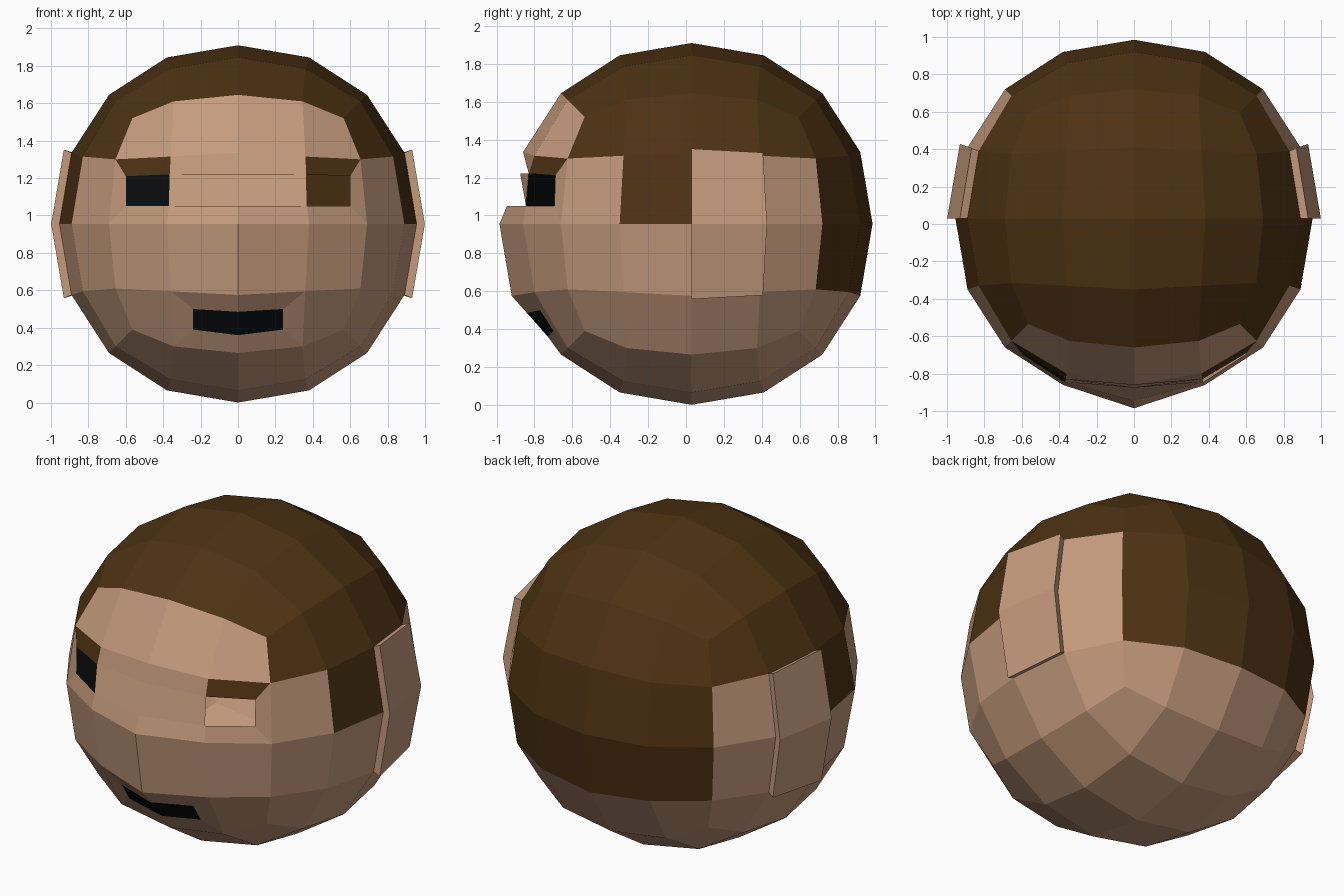
import bpy
import bmesh
from mathutils import Vector

if "Cube" in bpy.data.objects:
    bpy.data.objects.remove(bpy.data.objects["Cube"], do_unlink=True)

CENTRE = Vector((0, 0.03, 0.955))
X, Y, Z = Vector((1, 0, 0)), Vector((0, 1, 0)), Vector((0, 0, 1))


def material(name, colour):
    mat = bpy.data.materials.new(name)
    mat.use_nodes = True
    mat.diffuse_color = (*colour, 1)
    mat.node_tree.nodes["Principled BSDF"].inputs["Base Color"].default_value = (*colour, 1)
    return mat


skin = material("tan skin", (0.56, 0.33, 0.205))
brown = material("dark brown hair", (0.074, 0.032, 0.006))
black = material("black", (0.003, 0.004, 0.0045))

# Rounded cube: offsets (out, along, across) for each kind of grid point
GRID = {(0, 0): (0.955, 0, 0), (1, 0): (0.89, 0.38, 0), (1, 1): (0.83, 0.36, 0.36),
        (2, 0): (0.69, 0.69, 0), (2, 1): (0.655, 0.655, 0.345), (2, 2): (0.565, 0.565, 0.565)}


def sign(k):
    return (k > 0) - (k < 0)


def grid_point(n, u, v, i, j):
    a, b = abs(i), abs(j)
    out, p, q = GRID[max(a, b), min(a, b)]
    if a < b:
        p, q = q, p
    point = CENTRE + n * out + u * (p * sign(i)) + v * (q * sign(j))
    if n == -Y and i == 0 and j in (0, -1):   # nose ridge
        point.y -= 0.06
    return point


def cell(n, u, v, i, j):
    return [grid_point(n, u, v, i + a, j + b) for a, b in ((0, 0), (1, 0), (1, 1), (0, 1))]


def build(name, polygons, mat, thicken=0):
    bm = bmesh.new()
    for polygon in polygons:
        face = bm.faces.new([bm.verts.new(p) for p in polygon])
        face.normal_update()
        if face.normal.dot(face.calc_center_median() - CENTRE) < 0:
            face.normal_flip()
    bmesh.ops.remove_doubles(bm, verts=bm.verts, dist=0.002)
    if thicken:
        result = bmesh.ops.extrude_face_region(bm, geom=bm.faces[:], use_keep_orig=True)
        for vert in (g for g in result["geom"] if isinstance(g, bmesh.types.BMVert)):
            vert.co = CENTRE + (vert.co - CENTRE) * (1 + thicken)
        bmesh.ops.recalc_face_normals(bm, faces=bm.faces[:])
    mesh = bpy.data.meshes.new(name)
    bm.to_mesh(mesh)
    bm.free()
    mesh.materials.append(mat)
    obj = bpy.data.objects.new(name, mesh)
    bpy.context.collection.objects.link(obj)


# Sort the cells of the rounded cube into skin and hair
head, hair = [], []
steps = range(-2, 2)
for n, u, v in ((X, Y, Z), (-X, Y, Z), (Y, X, Z), (-Y, X, Z), (Z, X, Y), (-Z, X, Y)):
    for i in steps:
        for j in steps:
            if n == Z:
                is_hair = True
            elif n == Y:
                is_hair = j >= -1
            elif n in (X, -X):
                is_hair = j == 1 or (j == 0 and i == -1)   # sideburn column
            else:
                is_hair = False
            if n == -Y and (j == 0 or (j == -2 and i in (-1, 0))):
                continue   # eye and mouth cells are cut by hand below
            (hair if is_hair else head).append(cell(n, u, v, i, j))


def front(i, j):
    return grid_point(-Y, X, Z, i, j)


def mirrored(points, s):
    return [Vector((p[0] * s, p[1], p[2])) for p in points]


# Eye rows and mouth, cut into the front panel
brow_low = [(0, -0.875, 1.22), (0.365, -0.83, 1.22), (0.6, -0.69, 1.21)]
eye_low = [(0, -0.945, 1.05), (0.37, -0.845, 1.05), (0.6, -0.695, 1.05)]
lip_top = [(0, -0.84, 0.485), (0.24, -0.77, 0.5)]
lip_low = [(0, -0.73, 0.36), (0.24, -0.70, 0.39)]
brows, eyes, mouth, sides = [], {}, [], {}
for s in (-1, 1):
    t = [front(k * s, 1) for k in range(3)]
    a = [front(k * s, 0) for k in range(3)]
    c = [front(k * s, -1) for k in range(2)]
    d = [front(k * s, -2) for k in range(2)]
    r, e = mirrored(brow_low, s), mirrored(eye_low, s)
    m, b = mirrored(lip_top, s), mirrored(lip_low, s)
    sides[s] = t, r, e
    brows.append([t[1], t[2], r[2], r[1]])
    eyes[s] = [r[1], r[2], e[2], e[1]]
    mouth.append([m[0], m[1], b[1], b[0]])
    head += [[e[0], e[1], a[1], a[0]],
             [t[2], a[2], e[2], r[2]],
             [e[1], e[2], a[2], a[1]],
             [c[0], c[1], m[1], m[0]],
             [c[1], d[1], b[1], m[1]],
             [b[0], b[1], d[1], d[0]]]

# Bridge of the nose spans both sides
for row in (0, 1):
    up_r, low_r = sides[1][row], sides[1][row + 1]
    up_l, low_l = sides[-1][row], sides[-1][row + 1]
    head.append([up_l[1], up_r[0], up_r[1], low_r[1], low_r[0], low_l[1]])

build("head", head, skin)
build("hair", hair, brown)
build("brows", brows, brown)
build("right_eye", [eyes[-1]], black)   # the left socket is open
build("mouth", mouth, black)

# Ears: raised plates behind the middle of each side
for name, n in (("left_ear", X), ("right_ear", -X)):
    build(name, [cell(n, Y, Z, 0, j) for j in (-1, 0)], skin, thicken=0.046)
